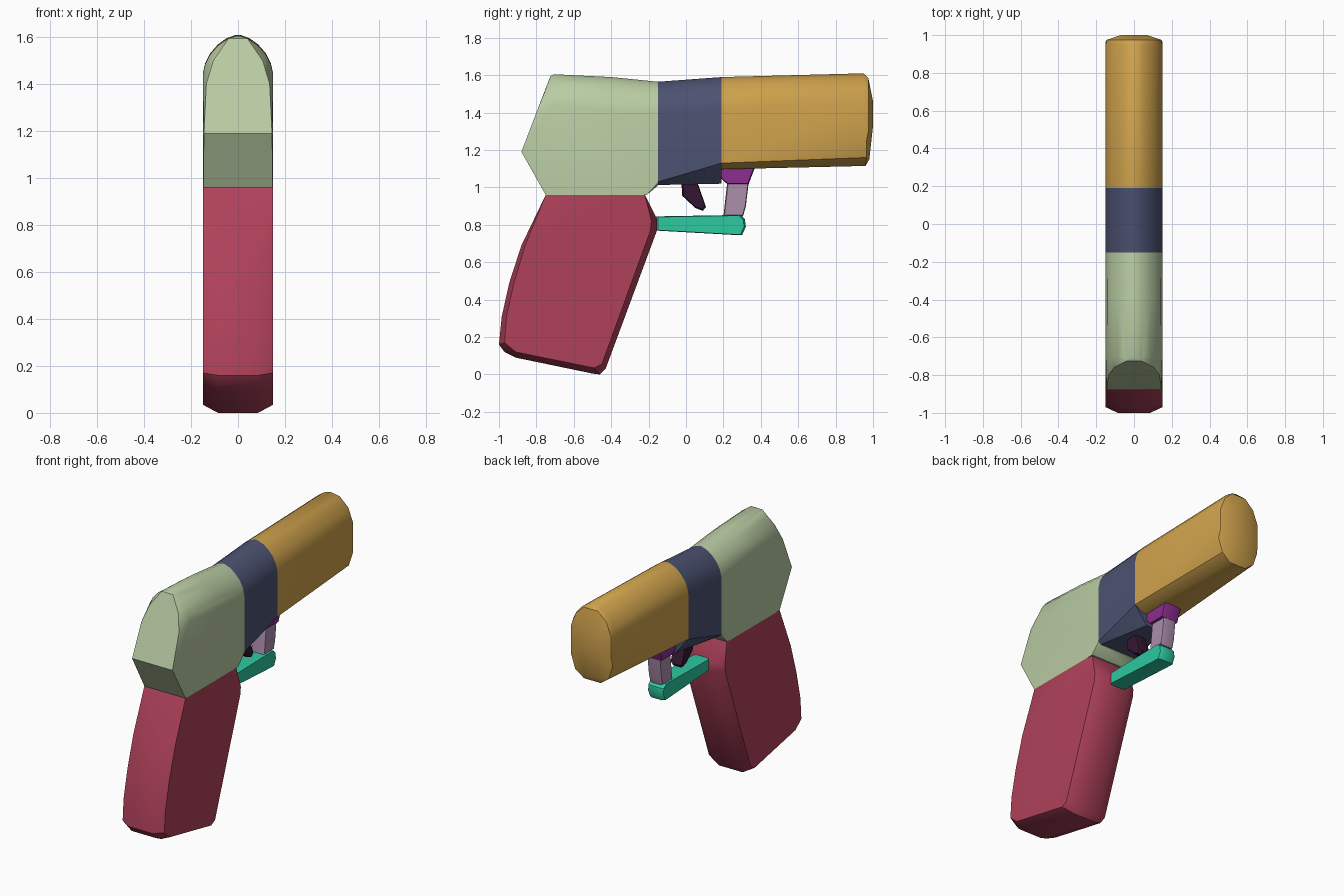
import bpy
import bmesh
from math import radians

cube = bpy.data.objects.get("Cube")
if cube:
    bpy.data.objects.remove(cube, do_unlink=True)

HALF = 0.15  # half the body width


def material(name, *rgb):
    """Flat material from 0-255 screen values, stored as linear."""
    color = [((c / 255 + 0.055) / 1.055) ** 2.4 for c in rgb] + [1]
    mat = bpy.data.materials.new(name)
    mat.use_nodes = True
    mat.diffuse_color = color
    mat.node_tree.nodes["Principled BSDF"].inputs["Base Color"].default_value = color
    return mat


def hull(name, mat, points):
    """Convex solid around (x, y, z) points mirrored across x."""
    bm = bmesh.new()
    for x, y, z in points:
        for side in (-1, 1):
            bm.verts.new((side * x, y, z))
    result = bmesh.ops.convex_hull(bm, input=bm.verts)
    loose = {v for v in result["geom_interior"] + result["geom_unused"]
             if isinstance(v, bmesh.types.BMVert)}
    bmesh.ops.delete(bm, geom=list(loose), context="VERTS")
    bmesh.ops.dissolve_limit(bm, angle_limit=radians(1), verts=bm.verts, edges=bm.edges)
    bmesh.ops.recalc_face_normals(bm, faces=bm.faces)
    mesh = bpy.data.meshes.new(name)
    bm.to_mesh(mesh)
    bm.free()
    mesh.materials.append(mat)
    obj = bpy.data.objects.new(name, mesh)
    bpy.context.collection.objects.link(obj)
    bpy.ops.object.select_all(action="DESELECT")
    obj.select_set(True)
    bpy.context.view_layer.objects.active = obj
    bpy.ops.object.shade_smooth_by_angle(angle=radians(30))
    return obj


def arch(y, top):
    """Rounded upper half of the body cross-section."""
    drops = [(HALF, 0.165), (0.14, 0.12), (0.12, 0.08), (0.085, 0.04),
             (0.05, 0.015), (0.01, 0)]
    return [(x, y, top - drop) for x, drop in drops]


def slab(outline, x):
    return [(x, y, z) for y, z in outline]


def rounded_slab(outline, x, inset):
    """Side profile with chamfered rims."""
    cy = sum(p[0] for p in outline) / len(outline)
    cz = sum(p[1] for p in outline) / len(outline)
    small = [(cy + (y - cy) * inset, cz + (z - cz) * inset) for y, z in outline]
    return slab(outline, x * 0.65) + slab(small, x)


sage = material("sage", 185, 204, 163)
red = material("crimson", 175, 65, 90)
navy = material("slate blue", 76, 82, 113)
gold = material("gold", 207, 162, 76)
teal = material("teal", 45, 200, 160)
purple = material("purple", 140, 45, 145)
mauve = material("mauve", 172, 142, 172)
plum = material("dark plum", 52, 22, 50)

# Rear body with its slanted end
hull("rear_body", sage,
     arch(-0.15, 1.565) + arch(-0.4, 1.59) + arch(-0.705, 1.605)
     + [(0.145, -0.88, 1.19), (0.135, -0.8, 1.4), (0.105, -0.76, 1.5),
        (0.04, -0.725, 1.595), (0.148, -0.75, 0.96), (HALF, -0.72, 0.96),
        (HALF, -0.21, 0.96), (HALF, -0.15, 1.025), (0.13, -0.15, 1.01)])

# Middle band, narrowing underneath towards the barrel
hull("middle_body", navy,
     arch(-0.15, 1.565) + arch(0.19, 1.59)
     + [(HALF, -0.15, 1.03), (0.13, -0.15, 1.013),
        (HALF, 0.19, 1.13), (0.06, 0.19, 1.02)])

# Barrel with a softly domed muzzle
hull("barrel", gold,
     arch(0.19, 1.59) + arch(0.95, 1.61)
     + [(HALF, 0.19, 1.13), (0.09, 0.19, 1.097),
        (HALF, 0.965, 1.25), (0.12, 0.965, 1.16), (0.06, 0.96, 1.115),
        (0.145, 0.975, 1.3), (0.145, 0.975, 1.44), (0.11, 0.975, 1.53),
        (0.05, 0.975, 1.585), (0.05, 0.98, 1.15),
        (0.07, 1.0, 1.33), (0.07, 1.0, 1.46)])

# Grip: full width at the top, chamfered around the rest
grip_rim = [(-0.75, 0.96), (-0.88, 0.69), (-0.945, 0.49), (-0.985, 0.31),
            (-1.0, 0.16), (-0.97, 0.12), (-0.91, 0.09), (-0.5, 0.005),
            (-0.46, 0.0), (-0.43, 0.03), (-0.155, 0.77), (-0.155, 0.83), (-0.22, 0.96)]
grip_side = [(-0.745, 0.96), (-0.86, 0.69), (-0.92, 0.49), (-0.96, 0.31),
             (-0.97, 0.17), (-0.91, 0.12), (-0.49, 0.035), (-0.45, 0.055),
             (-0.19, 0.77), (-0.185, 0.82), (-0.25, 0.96)]
hull("grip", red, slab(grip_rim, 0.085) + slab(grip_side, HALF)
     + [(0.148, -0.75, 0.96), (0.14, -0.22, 0.96)])

# Trigger guard: lower bar, post and mounting block
hull("guard_bar", teal, rounded_slab(
    [(-0.17, 0.77), (-0.17, 0.845), (0.29, 0.853), (0.315, 0.83),
     (0.32, 0.79), (0.3, 0.745), (0.24, 0.747)], 0.055, 0.94))
hull("guard_post", mauve, rounded_slab(
    [(0.2, 0.845), (0.305, 0.845), (0.32, 0.9), (0.335, 1.025), (0.22, 1.025)],
    0.045, 0.92))
hull("guard_mount", purple, rounded_slab(
    [(0.185, 1.05), (0.22, 1.018), (0.335, 1.018), (0.368, 1.105), (0.185, 1.105)],
    0.06, 0.93))

# Trigger
hull("trigger", plum, rounded_slab(
    [(-0.025, 1.03), (-0.02, 0.955), (0.05, 0.89), (0.09, 0.875),
     (0.107, 0.895), (0.07, 1.0), (0.06, 1.03)], 0.04, 0.88))
